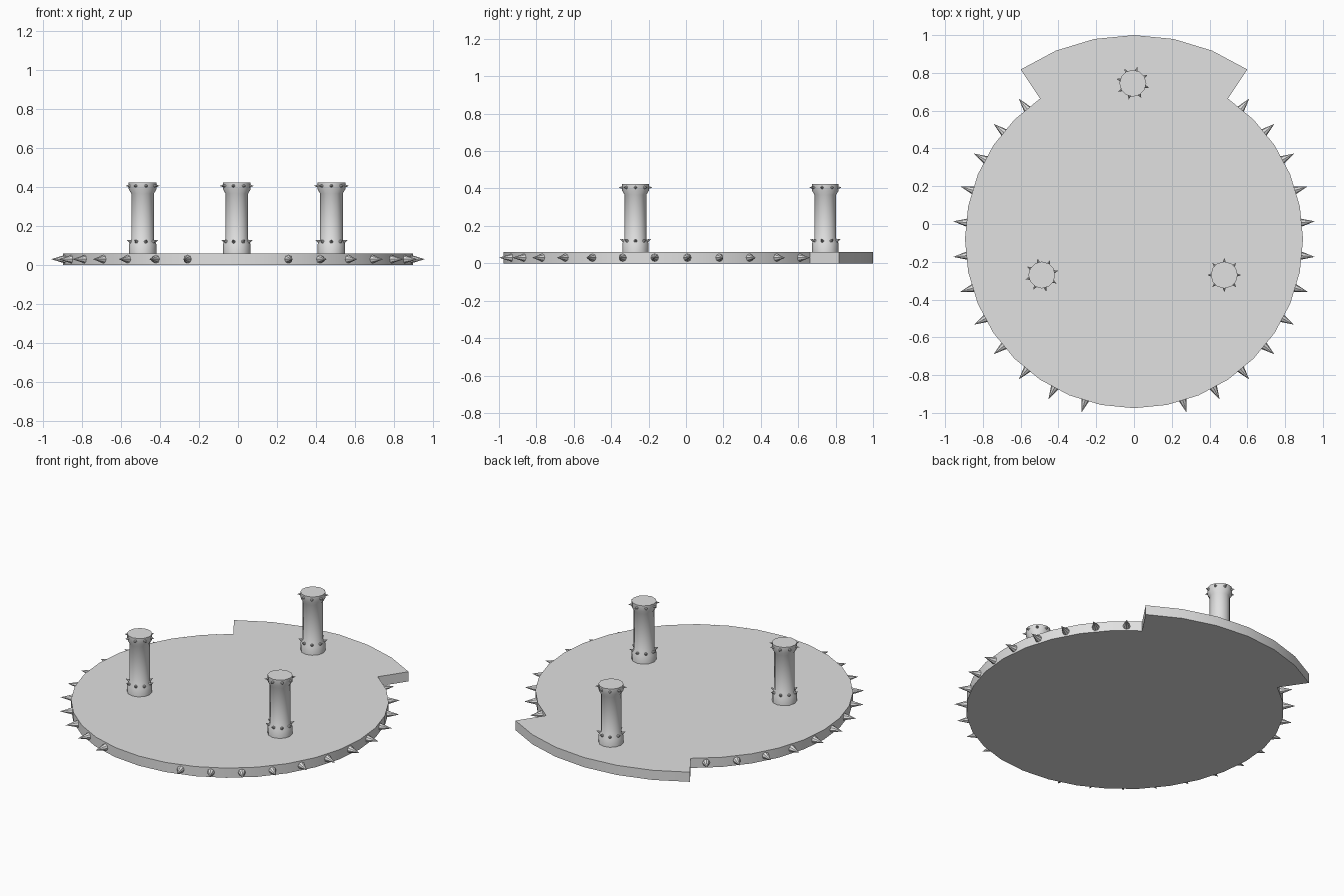
import bpy
import bmesh
from math import sin, cos, pi, radians
from mathutils import Vector, Matrix

cube = bpy.data.objects.get("Cube")
if cube:
    bpy.data.objects.remove(cube)

# One plain grey for everything
grey = bpy.data.materials.new("light_grey")
grey.use_nodes = True
colour = (0.75, 0.75, 0.75, 1)
grey.diffuse_color = colour
grey.node_tree.nodes["Principled BSDF"].inputs["Base Color"].default_value = colour

CENTRE_Y = -0.08
THICK = 0.06
RADIUS = 0.895
STEP = 2 * pi / 32


def finish(name, bm, location):
    bmesh.ops.recalc_face_normals(bm, faces=bm.faces)
    mesh = bpy.data.meshes.new(name)
    bm.to_mesh(mesh)
    bm.free()
    mesh.materials.append(grey)
    obj = bpy.data.objects.new(name, mesh)
    obj.location = location
    bpy.context.collection.objects.link(obj)
    bpy.ops.object.select_all(action="DESELECT")
    obj.select_set(True)
    bpy.context.view_layer.objects.active = obj
    bpy.ops.object.shade_smooth_by_angle(angle=radians(35))
    return obj


def add_spike(bm, angle, inner, outer, z, width, rise=0.0):
    """Cone pointing outward from the vertical axis."""
    start = Vector((inner * cos(angle), inner * sin(angle), z))
    end = Vector((outer * cos(angle), outer * sin(angle), z + rise))
    axis = end - start
    turn = axis.to_track_quat("Z", "Y").to_matrix().to_4x4()
    bmesh.ops.create_cone(bm, cap_ends=True, segments=8, radius1=width, radius2=0,
                          depth=axis.length,
                          matrix=Matrix.Translation((start + end) / 2) @ turn)


# Round plate with a wider fan-shaped tab at the back
bm = bmesh.new()
outline = []
for i in range(32):
    a = pi / 2 + i * STEP
    from_back = min(i, 32 - i)
    if i == 29:
        outline.append((RADIUS, a))
    r = 1.08 if from_back <= 3 else RADIUS
    outline.append((r, a))
    if i == 3:
        outline.append((RADIUS, a))
face = bm.faces.new([bm.verts.new((r * cos(a), r * sin(a), 0)) for r, a in outline])
top = bmesh.ops.extrude_face_region(bm, geom=[face])
bmesh.ops.translate(bm, vec=(0, 0, THICK),
                    verts=[v for v in top["geom"] if isinstance(v, bmesh.types.BMVert)])
finish("base_plate", bm, (0, CENTRE_Y, 0))

# Spikes around the rim, mirrored left and right
bm = bmesh.new()
for k in range(-7, 5):
    a = (k + 0.5) * STEP
    for angle in (a, pi - a):
        add_spike(bm, angle, 0.885, 0.961, THICK / 2, 0.023)
finish("rim_spikes", bm, (0, CENTRE_Y, 0))

# Pillars: collared posts with two rings of small spikes
PROFILE = [(0.07, 0.05), (0.07, 0.108), (0.058, 0.132),
           (0.058, 0.366), (0.071, 0.388), (0.071, 0.423)]
SIDES = 12


def pillar(name, x, y, turn):
    bm = bmesh.new()
    rings = [[bm.verts.new((r * cos(turn + 2 * pi * i / SIDES),
                            r * sin(turn + 2 * pi * i / SIDES), z))
              for i in range(SIDES)] for r, z in PROFILE]
    for low, high in zip(rings, rings[1:]):
        for i in range(SIDES):
            j = (i + 1) % SIDES
            bm.faces.new((low[i], low[j], high[j], high[i]))
    bm.faces.new(rings[0])
    bm.faces.new(rings[-1])
    finish(name, bm, (x, y, 0))

    bm = bmesh.new()
    for i in range(8):
        a = turn + i * pi / 4
        add_spike(bm, a, 0.064, 0.09, 0.405, 0.01)
        add_spike(bm, a, 0.06, 0.084, 0.118, 0.01, rise=0.011)
    finish(name + "_spikes", bm, (x, y, 0))


pillar("left_pillar", 0.478, -0.27, 0)
pillar("back_pillar", -0.006, 0.745, radians(120))
pillar("right_pillar", -0.488, -0.27, radians(240))
